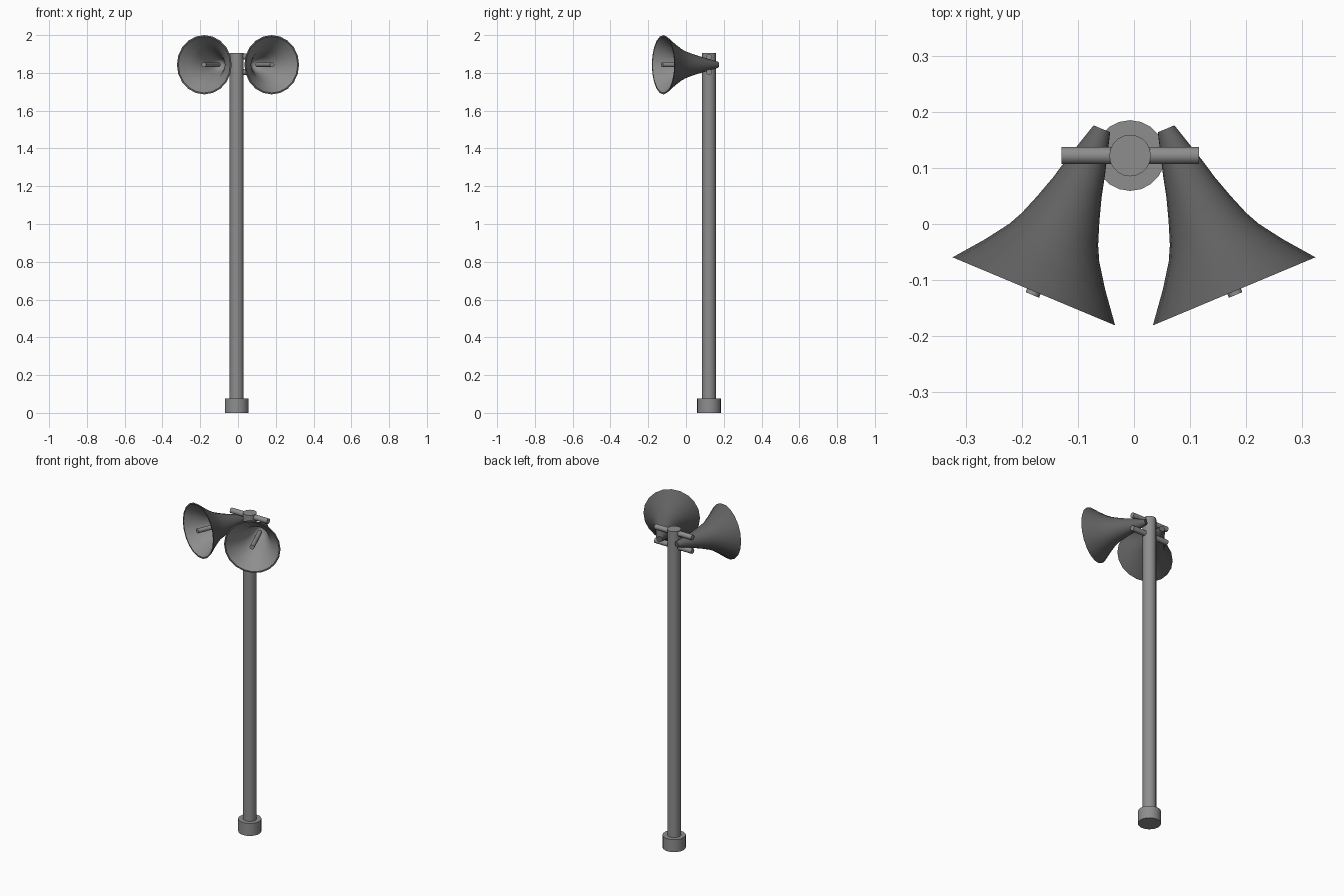
import bpy, bmesh, math
from mathutils import Vector

cube = bpy.data.objects.get("Cube")
if cube:
    bpy.data.objects.remove(cube, do_unlink=True)


def material(name, value):
    mat = bpy.data.materials.new(name)
    colour = (value, value, value, 1)
    mat.use_nodes = True
    mat.diffuse_color = colour
    mat.node_tree.nodes["Principled BSDF"].inputs["Base Color"].default_value = colour
    return mat


steel = material("steel grey", 0.27)
dark = material("dark grey", 0.12)


def lathe(name, profile, origin, axis, mats, sides=20):
    """Revolve (radius, distance) points round an axis starting at origin."""
    bm = bmesh.new()
    verts = [bm.verts.new((r, 0, d)) for r, d in profile]
    edges = [bm.edges.new(pair) for pair in zip(verts, verts[1:])]
    bmesh.ops.spin(bm, geom=verts + edges, cent=(0, 0, 0), axis=(0, 0, 1),
                   angle=math.tau, steps=sides, use_duplicate=False)
    bmesh.ops.remove_doubles(bm, verts=bm.verts, dist=0.0001)
    bmesh.ops.recalc_face_normals(bm, faces=bm.faces)
    # Faces that look back at the axis take the second colour
    if len(mats) > 1:
        for f in bm.faces:
            if f.normal.xy.dot(f.calc_center_median().xy.normalized()) < -0.1:
                f.material_index = 1
    mesh = bpy.data.meshes.new(name)
    bm.to_mesh(mesh)
    bm.free()
    for m in mats:
        mesh.materials.append(m)
    obj = bpy.data.objects.new(name, mesh)
    bpy.context.collection.objects.link(obj)
    obj.location = origin
    obj.rotation_mode = 'QUATERNION'
    obj.rotation_quaternion = Vector(axis).to_track_quat('Z', 'Y')
    bpy.ops.object.select_all(action='DESELECT')
    obj.select_set(True)
    bpy.context.view_layer.objects.active = obj
    bpy.ops.object.shade_smooth_by_angle(angle=math.radians(40))
    return obj


def rod(name, radius, start, axis, length, mat, sides=20):
    profile = [(0, 0), (radius, 0), (radius, length), (0, length)]
    return lathe(name, profile, start, axis, [mat], sides)


# Post and its foot
PX, PY = -0.007, 0.122
rod("post", 0.037, (PX, PY, 0.03), (0, 0, 1), 1.875, steel)
rod("post_foot", 0.063, (PX, PY, 0), (0, 0, 1), 0.075, steel)

# Crossbars that clamp the horns above and below
for name, z in (("upper_crossbar", 1.886), ("lower_crossbar", 1.804)):
    rod(name, 0.0155, (PX - 0.1225, PY, z), (1, 0, 0), 0.245, steel, 16)

# Flared horns: outer skin from throat to mouth, then the inner skin
outer = [(0, 0.314), (0.016, 0.314), (0.037, 0.24), (0.047, 0.2), (0.06, 0.159),
         (0.074, 0.12), (0.087, 0.094), (0.116, 0.052), (0.157, 0)]
inner = [(0.149, 0), (0.108, 0.052), (0.079, 0.094), (0.052, 0.159),
         (0.038, 0.2), (0, 0.26)]
for side, s in (("left", 1), ("right", -1)):
    mouth = Vector((s * 0.1785, -0.12, 1.843))
    axis = Vector((-s * 0.386, 0.922, 0))
    lathe(side + "_horn", outer + inner, mouth, axis, [dark, steel])
    rod(side + "_horn_driver", 0.013, mouth - axis * 0.007, axis, 0.2, steel, 12)
